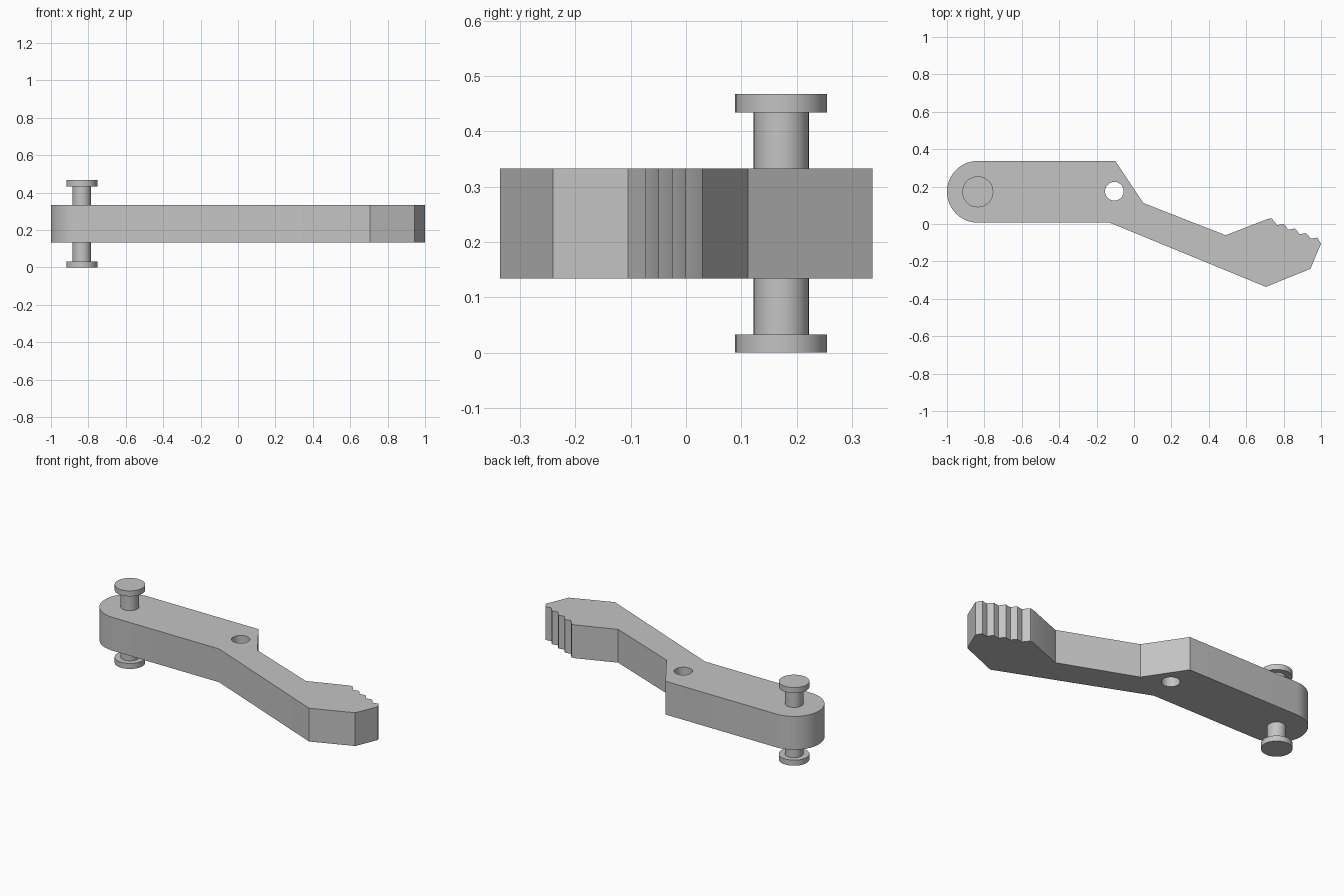
import bpy, bmesh, math

cube = bpy.data.objects.get("Cube")
if cube:
    bpy.data.objects.remove(cube, do_unlink=True)

grey = bpy.data.materials.new("plain grey")
grey.use_nodes = True
GREY = (0.55, 0.55, 0.55, 1)
grey.diffuse_color = GREY
grey.node_tree.nodes["Principled BSDF"].inputs["Base Color"].default_value = GREY

PIVOT = (-0.835, 0.172)
HOLE = (-0.105, 0.175)
ARM_LOW, ARM_HIGH, TOP = 0.134, 0.333, 0.467


def arc(centre, radius, start, end, steps):
    angles = [math.radians(start + (end - start) * i / steps) for i in range(steps + 1)]
    return [(centre[0] + radius * math.cos(a), centre[1] + radius * math.sin(a)) for a in angles]


def finish(obj):
    """Merge seams, fix normals, colour and smooth a mesh object."""
    bm = bmesh.new()
    bm.from_mesh(obj.data)
    bmesh.ops.remove_doubles(bm, verts=bm.verts, dist=0.0001)
    bmesh.ops.recalc_face_normals(bm, faces=bm.faces)
    bm.to_mesh(obj.data)
    bm.free()
    obj.data.materials.clear()
    obj.data.materials.append(grey)
    bpy.ops.object.select_all(action='DESELECT')
    obj.select_set(True)
    bpy.context.view_layer.objects.active = obj
    bpy.ops.object.shade_smooth_by_angle(angle=math.radians(30))


def extruded(name, outlines, low, high):
    """Fill closed outlines (inner ones become holes) and give them height."""
    curve = bpy.data.curves.new(name, 'CURVE')
    curve.dimensions = '2D'
    curve.fill_mode = 'BOTH'
    curve.extrude = (high - low) / 2
    for points in outlines:
        spline = curve.splines.new('POLY')
        spline.points.add(len(points) - 1)
        for p, (x, y) in zip(spline.points, points):
            p.co = (x, y, 0, 1)
        spline.use_cyclic_u = True
    obj = bpy.data.objects.new(name, curve)
    obj.location.z = (low + high) / 2
    bpy.context.collection.objects.link(obj)
    bpy.ops.object.select_all(action='DESELECT')
    obj.select_set(True)
    bpy.context.view_layer.objects.active = obj
    bpy.ops.object.convert(target='MESH')
    finish(bpy.context.object)


# Lever arm: rounded pivot end, bent shank, toothed thumb grip
outline = arc(PIVOT, 0.165, 90, 270, 24)
outline += [(-0.13, 0.007), (0.705, -0.336), (0.943, -0.24), (1.0, -0.105)]
teeth = [(0.98, -0.073), (0.92, -0.049), (0.86, -0.024), (0.80, 0.0)]
for x, y in teeth:
    outline += [(x, y), (x - 0.036, y - 0.006)]
    outline.append((x - 0.048, y + 0.012))
outline += [(0.735, 0.03), (0.715, 0.027), (0.49, -0.06), (0.05, 0.112), (-0.10, 0.337)]
extruded("lever_arm", [outline, arc(HOLE, 0.05, 0, 345, 23)], ARM_LOW, ARM_HIGH)

# Pivot pin: one turned solid with a flat head at each end
profile = [(0, 0), (0.083, 0), (0.083, 0.033), (0.05, 0.033)]
profile += [(r, TOP - z) for r, z in reversed(profile)]
bm = bmesh.new()
verts = [bm.verts.new((r, 0, z)) for r, z in profile]
edges = [bm.edges.new(pair) for pair in zip(verts, verts[1:])]
bmesh.ops.spin(bm, geom=verts + edges, cent=(0, 0, 0), axis=(0, 0, 1),
               angle=math.tau, steps=32, use_duplicate=False)
mesh = bpy.data.meshes.new("pivot_pin")
bm.to_mesh(mesh)
bm.free()
pin = bpy.data.objects.new("pivot_pin", mesh)
pin.location = (*PIVOT, 0)
bpy.context.collection.objects.link(pin)
finish(pin)
